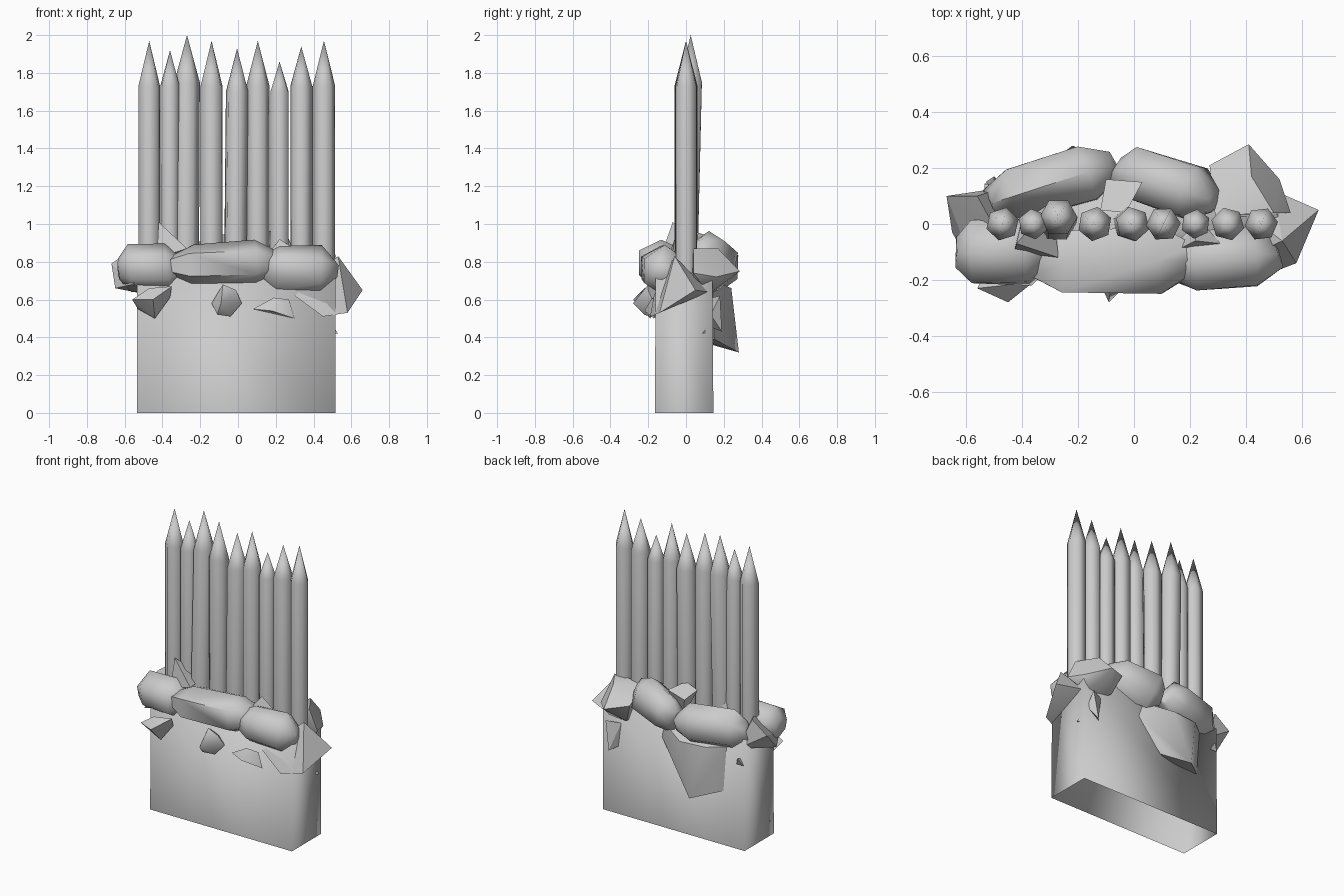
import bpy, bmesh, math, random
from mathutils import Vector, Euler

random.seed(4)


def finish(name, bm, angle=None):
    bmesh.ops.recalc_face_normals(bm, faces=bm.faces)
    mesh = bpy.data.meshes.new(name)
    bm.to_mesh(mesh)
    bm.free()
    ob = bpy.data.objects.new(name, mesh)
    bpy.context.collection.objects.link(ob)
    bpy.ops.object.select_all(action='DESELECT')
    ob.select_set(True)
    bpy.context.view_layer.objects.active = ob
    if angle is not None:
        bpy.ops.object.shade_smooth_by_angle(angle=math.radians(angle))
    return ob


def hull(name, points, angle=35):
    bm = bmesh.new()
    for p in points:
        bm.verts.new(p)
    res = bmesh.ops.convex_hull(bm, input=bm.verts)
    loose = [v for v in bm.verts if not v.link_faces]
    bmesh.ops.delete(bm, geom=loose, context='VERTS')
    return finish(name, bm, angle)


def boulder(name, lo, hi, rot=(0, 0, 0), sides=6, jitter=0.08, angle=50):
    """Chunky stone from four jittered rings, stretched along x."""
    lo, hi = Vector(lo), Vector(hi)
    mid, half = (lo + hi) / 2, (hi - lo) / 2
    turn = Euler([math.radians(a) for a in rot]).to_matrix()
    pts = []
    for x, r in ((-1, 0.5), (-0.6, 0.95), (0.55, 1.0), (1, 0.45)):
        for i in range(sides):
            a = math.tau * (i + 0.5) / sides
            p = Vector((x, r * math.cos(a), r * math.sin(a)))
            p *= 1 + random.uniform(-jitter, jitter)
            pts.append(mid + turn @ Vector(p * h for p, h in zip(p, half)))
    return hull(name, pts, angle)


# Earth base, open underneath, slightly tapered
bm = bmesh.new()
bmesh.ops.create_cube(bm, size=1)
for v in bm.verts:
    top = v.co.z > 0
    k = 0.97 if top else 1
    v.co = (-0.01 + v.co.x * 1.05, -0.01 + v.co.y * 0.31 * k, 0.74 if top else 0)
bmesh.ops.delete(bm, geom=[f for f in bm.faces if f.calc_center_median().z < 0.01],
                 context='FACES_ONLY')
finish("earth_base", bm, 120)

# Sharpened stakes: x, radius, tip height, shoulder height, sideways lean, depth lean
stakes = [(-0.47, 0.06, 1.97, 1.73, 0, 0), (-0.36, 0.055, 1.92, 1.73, 0, 0),
          (-0.27, 0.068, 2.0, 1.75, 0.005, 0.025), (-0.14, 0.062, 1.97, 1.73, 0, 0),
          (-0.005, 0.062, 1.93, 1.70, 0.01, 0), (0.105, 0.062, 1.97, 1.73, 0, 0),
          (0.22, 0.053, 1.86, 1.70, 0, 0), (0.335, 0.06, 1.94, 1.73, 0, 0),
          (0.455, 0.06, 1.97, 1.73, 0, 0)]
for n, (x, r, tip, shoulder, dx, dy) in enumerate(stakes):
    bm = bmesh.new()
    turn = 0.3 + n * 0.37
    rings = []
    for z, k in ((0.7, 0), (shoulder, 1)):
        rings.append([bm.verts.new((x - dx * (1 - k) + r * math.cos(turn + math.tau * i / 6),
                                    dy * k + r * math.sin(turn + math.tau * i / 6), z))
                      for i in range(6)])
    apex = bm.verts.new((x, dy, tip))
    bm.faces.new(rings[0])
    for i in range(6):
        j = (i + 1) % 6
        bm.faces.new((rings[0][i], rings[0][j], rings[1][j], rings[1][i]))
        bm.faces.new((rings[1][i], rings[1][j], apex))
    finish(f"stake_{n + 1}", bm, 65)

# Front row of boulders
boulder("front_boulder_left", (-0.64, -0.23, 0.64), (-0.30, 0.03, 0.90), (0, -3, 0))
boulder("front_boulder_middle", (-0.36, -0.26, 0.67), (0.22, 0.0, 0.91), (0, -2, 0))
boulder("front_boulder_right", (0.13, -0.25, 0.63), (0.52, 0.0, 0.89), (0, 3, 6))

# Back row of boulders
boulder("back_boulder_left", (-0.52, 0.03, 0.64), (-0.06, 0.26, 0.90), (0, 0, 18))
boulder("back_boulder_middle", (-0.08, 0.03, 0.67), (0.30, 0.25, 0.95), (0, -15, -18))
hull("back_boulder_right",
     [(0.27, 0.21, 0.78), (0.41, 0.285, 0.75), (0.52, 0.16, 0.72), (0.56, 0.04, 0.74),
      (0.29, 0.03, 0.86), (0.50, 0.04, 0.87), (0.42, 0.17, 0.87), (0.32, 0.17, 0.65),
      (0.48, 0.12, 0.63), (0.34, 0.02, 0.66)], 50)

# Large slab hanging down the back
hull("back_hanging_slab",
     [(-0.38, 0.14, 0.36), (-0.22, 0.28, 0.32), (-0.08, 0.15, 0.39), (0.08, 0.14, 0.60),
      (0.05, 0.15, 0.70), (-0.12, 0.24, 0.66), (-0.30, 0.22, 0.66), (-0.40, 0.14, 0.66),
      (-0.2, 0.08, 0.72), (-0.2, 0.1, 0.38)], 50)

# Angular rocks capping both ends
hull("right_end_rock",
     [(0.66, 0.05, 0.65), (0.58, -0.14, 0.53), (0.45, -0.19, 0.51), (0.53, -0.06, 0.83),
      (0.50, 0.12, 0.64), (0.30, -0.17, 0.62), (0.45, 0.0, 0.75)], 20)
hull("left_end_rock",
     [(-0.67, 0.10, 0.79), (-0.65, -0.03, 0.66), (-0.56, 0.10, 0.87), (-0.56, -0.19, 0.68),
      (-0.47, 0.13, 0.66), (-0.45, -0.10, 0.83), (-0.50, 0.02, 0.63)], 20)

# Sharp shards between the stakes
hull("top_shard_left", [(-0.42, -0.07, 1.01), (-0.43, -0.10, 0.82), (-0.27, -0.12, 0.87),
                        (-0.29, 0.08, 0.86), (-0.40, 0.02, 0.78)], 20)
hull("top_shard_right", [(0.22, -0.06, 0.92), (0.16, -0.09, 0.84), (0.31, -0.07, 0.86),
                         (0.22, 0.03, 0.80)], 20)
hull("top_shard_back", [(-0.10, 0.16, 0.90), (0.03, 0.15, 0.93), (-0.12, 0.05, 0.93),
                        (-0.03, 0.04, 0.96), (-0.05, 0.10, 0.75)], 40)

# Small stones stuck in the faces of the base
hull("front_stone_left",
     [(-0.56, -0.23, 0.60), (-0.47, -0.22, 0.66), (-0.35, -0.20, 0.67), (-0.36, -0.17, 0.61),
      (-0.44, -0.19, 0.50), (-0.53, -0.17, 0.55), (-0.45, -0.28, 0.60), (-0.45, -0.1, 0.6)], 50)
hull("front_stone_middle",
     [(-0.08, -0.20, 0.68), (-0.14, -0.17, 0.58), (-0.11, -0.22, 0.52), (-0.04, -0.19, 0.51),
      (0.02, -0.17, 0.58), (-0.01, -0.20, 0.65), (-0.09, -0.28, 0.58), (-0.06, -0.1, 0.6)], 50)
hull("front_stone_right",
     [(0.08, -0.18, 0.55), (0.19, -0.18, 0.61), (0.27, -0.17, 0.60), (0.30, -0.17, 0.50),
      (0.18, -0.22, 0.54), (0.18, -0.1, 0.56)], 50)
hull("back_stone_right",
     [(0.38, 0.14, 0.61), (0.47, 0.18, 0.62), (0.44, 0.19, 0.43), (0.40, 0.14, 0.45),
      (0.48, 0.13, 0.52)], 30)
hull("side_chip_right",
     [(0.53, 0.09, 0.42), (0.51, 0.11, 0.45), (0.50, 0.12, 0.42), (0.50, 0.08, 0.42)], 20)
hull("back_chip_left",
     [(-0.50, 0.17, 0.62), (-0.53, 0.15, 0.57), (-0.48, 0.15, 0.57), (-0.5, 0.12, 0.6)], 20)
